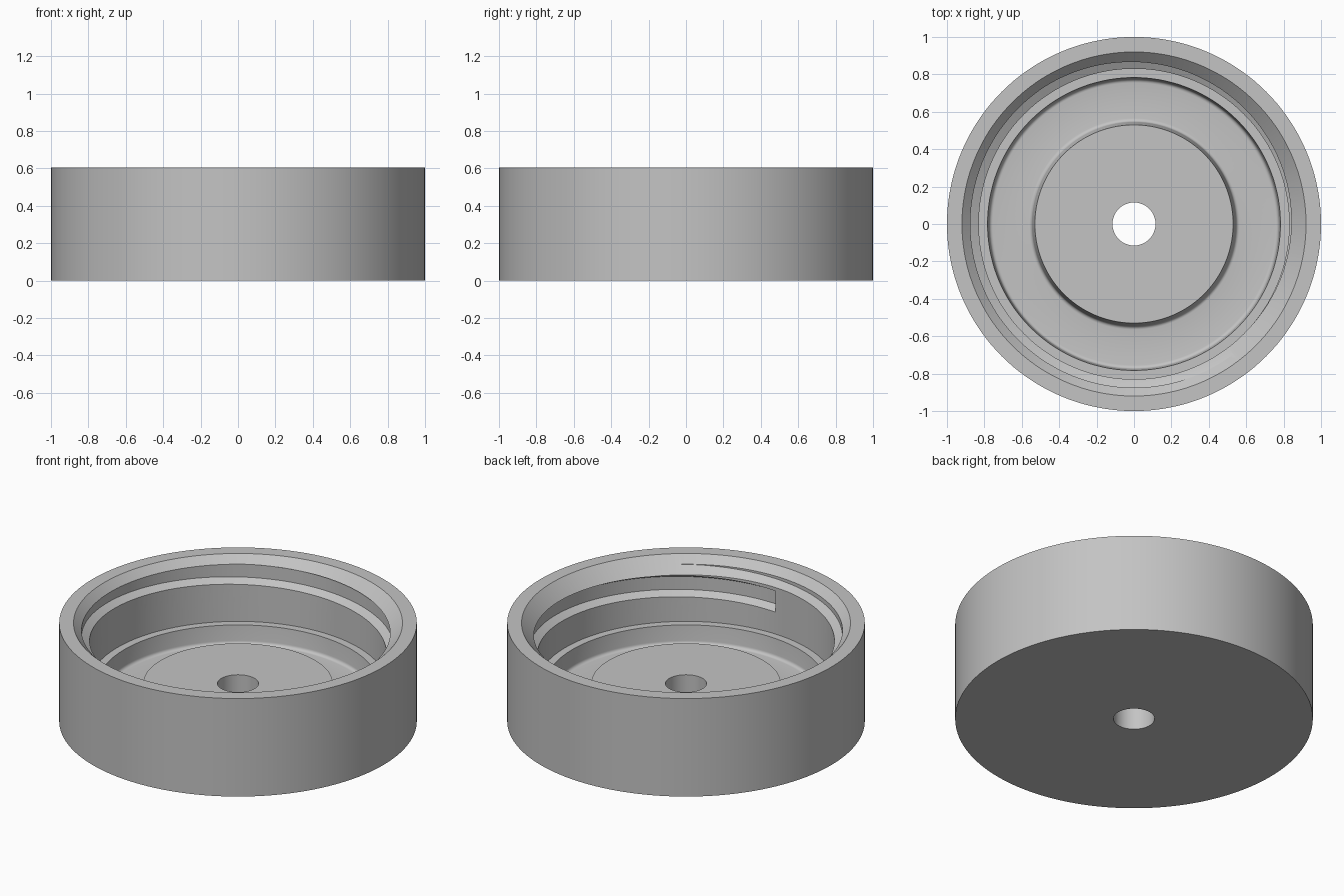
import bpy
import bmesh
from math import cos, sin, pi, radians

SEGMENTS = 144

cube = bpy.data.objects.get("Cube")
if cube:
    bpy.data.objects.remove(cube, do_unlink=True)

grey = bpy.data.materials.new("plain_grey")
grey.use_nodes = True
colour = (0.55, 0.55, 0.55, 1)
grey.diffuse_color = colour
grey.node_tree.nodes["Principled BSDF"].inputs["Base Color"].default_value = colour


def make_object(name, bm):
    bmesh.ops.recalc_face_normals(bm, faces=bm.faces[:])
    mesh = bpy.data.meshes.new(name)
    bm.to_mesh(mesh)
    bm.free()
    mesh.materials.append(grey)
    obj = bpy.data.objects.new(name, mesh)
    bpy.context.collection.objects.link(obj)
    return obj


def sweep(name, profile, angles, climb=0.0, closed=False):
    """Carry an (r, z) profile round the z axis, rising by climb per turn."""
    bm = bmesh.new()
    rings = [[bm.verts.new((r * cos(a), r * sin(a), z + climb * (a - angles[0]) / (2 * pi)))
              for r, z in profile] for a in angles]
    n = len(profile)
    pairs = list(zip(rings, rings[1:]))
    if closed:
        pairs.append((rings[-1], rings[0]))
    else:
        bm.faces.new(rings[0])
        bm.faces.new(rings[-1])
    for one, two in pairs:
        for i in range(n):
            j = (i + 1) % n
            bm.faces.new((one[i], one[j], two[j], two[i]))
    return make_object(name, bm)


def arc(r, z, radius, start, end, steps=5):
    return [(r + radius * cos(radians(start + (end - start) * i / steps)),
             z + radius * sin(radians(start + (end - start) * i / steps)))
            for i in range(steps + 1)]


# Cup: outer wall, chamfered mouth, bore, ledge, ring channel, raised centre and hole
profile = [(0.115, 0), (1, 0), (1, 0.605), (0.92, 0.605), (0.83, 0.515),
           (0.83, 0.228), (0.783, 0.228)]
profile += arc(0.755, 0.135, 0.02, 0, -90)
profile += arc(0.565, 0.135, 0.02, 270, 180)
profile += [(0.53, 0.232), (0.115, 0.232)]
turn = [2 * pi * i / SEGMENTS for i in range(SEGMENTS)]
cup = sweep("threaded_cup", profile, turn, closed=True)

# Internal thread: a rising groove that runs out through the chamfer
groove = [(0.79, 0.363), (0.83, 0.363), (0.875, 0.388),
          (0.875, 0.468), (0.83, 0.493), (0.79, 0.493)]
helix = [radians(-92 + 2.5 * i) for i in range(167)]
cutter = sweep("thread_cutter", groove, helix, climb=0.155)
cutter.hide_render = True

cut = cup.modifiers.new("thread", 'BOOLEAN')
cut.operation = 'DIFFERENCE'
cut.solver = 'EXACT'
cut.object = cutter

bpy.ops.object.select_all(action='DESELECT')
cup.select_set(True)
bpy.context.view_layer.objects.active = cup
bpy.ops.object.modifier_apply(modifier=cut.name)
bpy.data.objects.remove(cutter, do_unlink=True)
bpy.ops.object.shade_smooth_by_angle(angle=radians(25))
